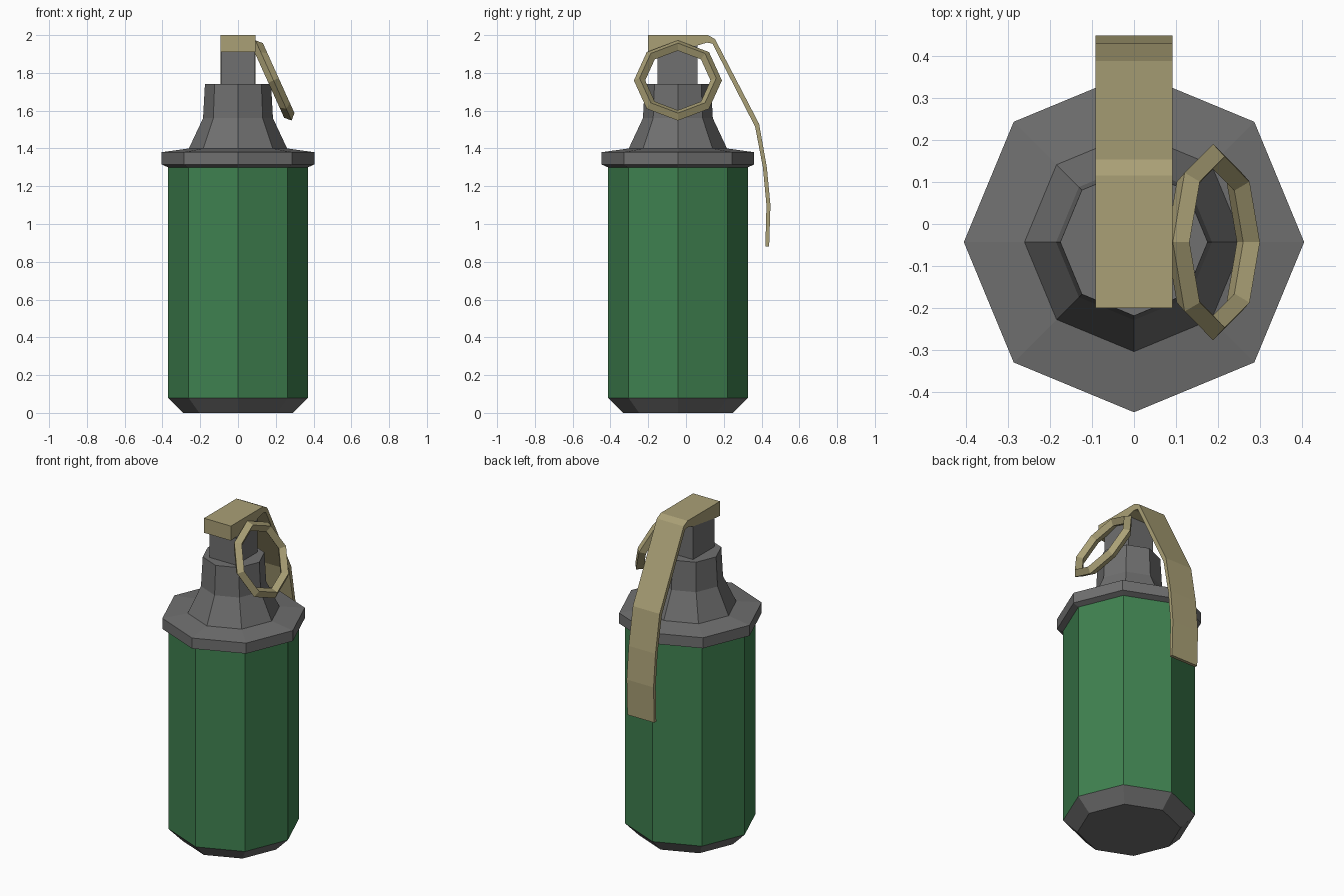
import bpy, bmesh, math

if "Cube" in bpy.data.objects:
    bpy.data.objects.remove(bpy.data.objects["Cube"])

CY = -0.043  # body axis offset in y


def material(name, rgb):
    m = bpy.data.materials.new(name)
    m.diffuse_color = (*rgb, 1)
    m.use_nodes = True
    m.node_tree.nodes["Principled BSDF"].inputs["Base Color"].default_value = m.diffuse_color
    return m


STEEL = material("dark_steel", (0.16, 0.16, 0.16))
GREEN = material("green_paint", (0.05, 0.22, 0.08))
TAN = material("tan_metal", (0.40, 0.35, 0.18))


def finish(name, bm, mat):
    bmesh.ops.recalc_face_normals(bm, faces=bm.faces)
    me = bpy.data.meshes.new(name)
    bm.to_mesh(me)
    bm.free()
    me.materials.append(mat)
    ob = bpy.data.objects.new(name, me)
    bpy.context.collection.objects.link(ob)
    return ob


def lathe(name, profile, mat, sides=8):
    """Closed faceted solid from (radius, z) pairs."""
    bm = bmesh.new()
    rings = []
    for r, z in profile:
        angles = [2 * math.pi * i / sides for i in range(sides)]
        rings.append([bm.verts.new((r * math.cos(a), CY + r * math.sin(a), z)) for a in angles])
    for lo, hi in zip(rings, rings[1:]):
        for i in range(sides):
            j = (i + 1) % sides
            bm.faces.new((lo[i], lo[j], hi[j], hi[i]))
    bm.faces.new(rings[0][::-1])
    bm.faces.new(rings[-1])
    return finish(name, bm, mat)


def extrude_x(name, outline, half, mat):
    """Prism from a (y, z) outline, symmetric in x."""
    bm = bmesh.new()
    left = [bm.verts.new((-half, y, z)) for y, z in outline]
    right = [bm.verts.new((half, y, z)) for y, z in outline]
    n = len(outline)
    for i in range(n):
        j = (i + 1) % n
        bm.faces.new((left[i], left[j], right[j], right[i]))
    bm.faces.new(left[::-1])
    bm.faces.new(right)
    return finish(name, bm, mat)


# Canister
lathe("base_cap", [(0.29, 0), (0.37, 0.08)], STEEL)
lathe("canister_body", [(0.37, 0.08), (0.37, 1.30)], GREEN)

# Flange and tapered neck
lathe("collar_and_neck", [(0.37, 1.30), (0.404, 1.315), (0.404, 1.38), (0.26, 1.40),
                          (0.185, 1.56), (0.175, 1.74)], STEEL)

# Square fuze post
extrude_x("fuze_post", [(-0.15, 1.73), (0.06, 1.73), (0.06, 1.95), (-0.15, 1.93)], 0.09, STEEL)

# Safety lever with thick head and thin curved strip
extrude_x("safety_lever", [
    (-0.2, 2.0), (0.115, 2.0), (0.153, 1.98), (0.387, 1.53), (0.428, 1.30), (0.447, 1.10), (0.44, 0.88),
    (0.42, 0.88), (0.426, 1.10), (0.407, 1.30), (0.366, 1.515), (0.14, 1.955), (0.11, 1.96),
    (0.06, 1.945), (-0.15, 1.915), (-0.2, 1.91)], 0.0915, TAN)

# Pull ring: eight segments with a diamond section, hanging outward
bpy.ops.mesh.primitive_torus_add(
    major_segments=8, minor_segments=4, major_radius=0.203, minor_radius=0.03,
    location=(0.188, CY, 1.76), rotation=(0, math.radians(65.7), 0))
ring = bpy.context.object
ring.name = "pull_ring"
ring.data.materials.append(TAN)
